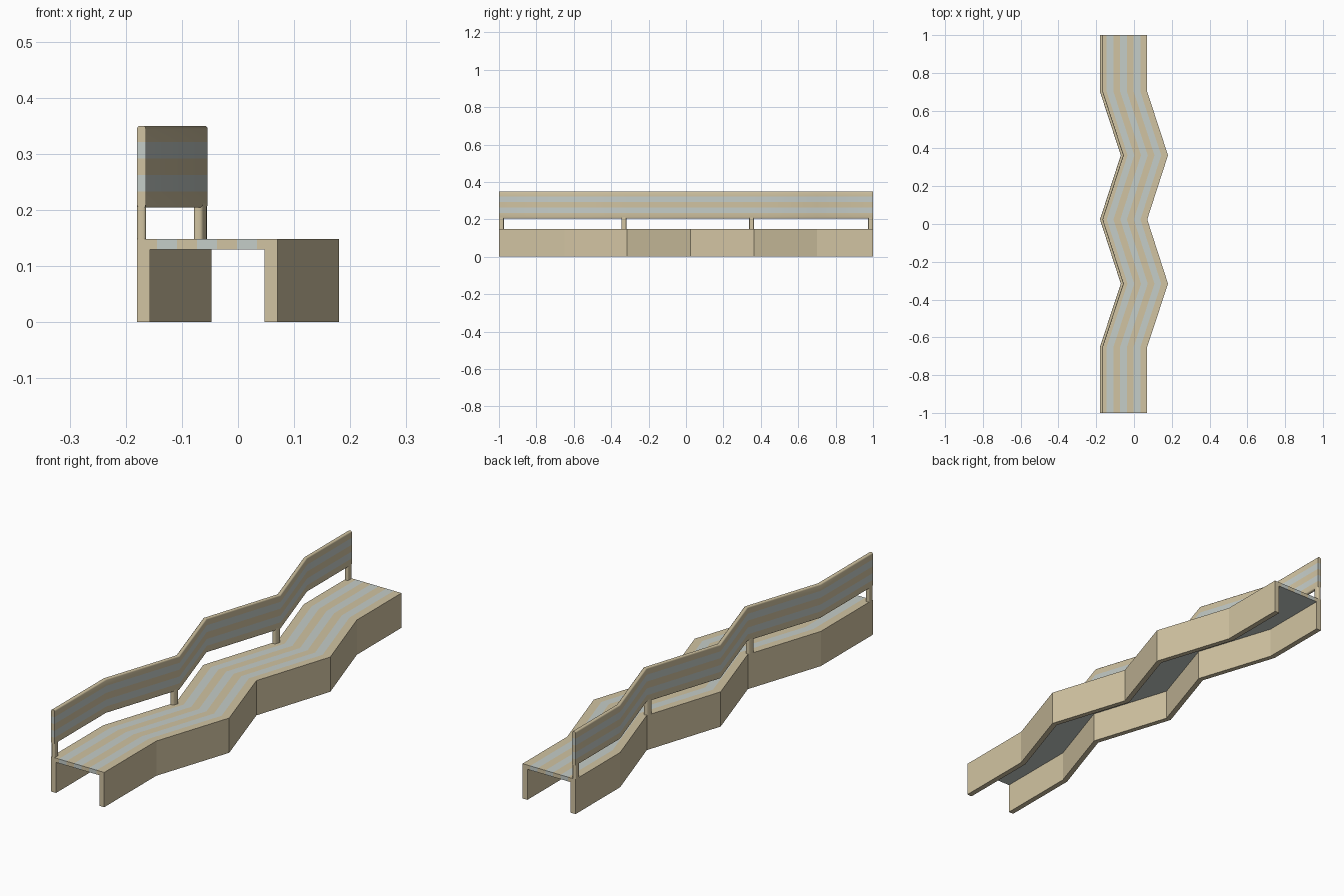
import bpy, bmesh, math
from mathutils import Vector

cube = bpy.data.objects.get("Cube")
if cube:
    bpy.data.objects.remove(cube, do_unlink=True)


def material(name, color):
    m = bpy.data.materials.new(name)
    m.use_nodes = True
    m.diffuse_color = color
    m.node_tree.nodes["Principled BSDF"].inputs["Base Color"].default_value = color
    return m


MATS = [material("tan_wood", (0.64, 0.55, 0.36, 1)),
        material("pale_blue_grey", (0.56, 0.61, 0.58, 1))]

# Zigzag plan: sideways shift of the cross-section along the length
PATH = [(-1, 0), (-0.65, 0), (-0.316, 0.11), (0.024, 0),
        (0.364, 0.11), (0.7, 0), (1, 0)]
LEFT, RIGHT, SEAT_TOP, SEAT_LOW = -0.18, 0.07, 0.148, 0.13
WALL, BACK, BACK_LOW, BACK_TOP = 0.023, 0.016, 0.204, 0.35


def shift(y):
    for (y0, s0), (y1, s1) in zip(PATH, PATH[1:]):
        if y <= y1:
            return s0 + (s1 - s0) * (y - y0) / (y1 - y0)
    return PATH[-1][1]


def part(name, lo, hi, cuts=(), rule=None, round_axis=None, radius=0.006):
    """Straight box, optionally rounded, sliced, coloured, then bent along the zigzag."""
    lo, hi = Vector(lo), Vector(hi)
    bm = bmesh.new()
    bmesh.ops.create_cube(bm, size=1)
    for v in bm.verts:
        v.co = Vector((lo[i] + (hi[i] - lo[i]) * (v.co[i] + 0.5) for i in range(3)))
    if round_axis is not None:
        edges = [e for e in bm.edges
                 if abs((e.verts[1].co - e.verts[0].co).normalized()[round_axis]) > 0.9]
        bmesh.ops.bevel(bm, geom=edges, offset=radius, segments=3,
                        profile=0.5, affect='EDGES')
    bends = [(1, y) for y, _ in PATH[1:-1]]
    for axis, pos in bends + list(cuts):
        if lo[axis] < pos < hi[axis]:
            co, no = Vector(), Vector()
            co[axis], no[axis] = pos, 1
            bmesh.ops.bisect_plane(bm, geom=bm.verts[:] + bm.edges[:] + bm.faces[:],
                                   plane_co=co, plane_no=no)
    bm.normal_update()
    if rule:
        for f in bm.faces:
            f.material_index = rule(f.calc_center_median(), f.normal)
    for v in bm.verts:
        v.co.x += shift(v.co.y)
    mesh = bpy.data.meshes.new(name)
    bm.to_mesh(mesh)
    bm.free()
    for m in MATS:
        mesh.materials.append(m)
    ob = bpy.data.objects.new(name, mesh)
    bpy.context.collection.objects.link(ob)
    if round_axis is not None:
        bpy.ops.object.select_all(action='DESELECT')
        ob.select_set(True)
        bpy.context.view_layer.objects.active = ob
        bpy.ops.object.shade_smooth_by_angle(angle=math.radians(42))
    return ob


# Side walls
part("left_side_wall" if LEFT > 0 else "right_side_wall",
     (LEFT, -1, 0), (LEFT + WALL, 1, SEAT_TOP))
part("left_side_wall", (RIGHT - WALL, -1, 0), (RIGHT, 1, SEAT_TOP))

# Seat with lengthwise stripes and a plain underside
band = (RIGHT - LEFT) / 7
part("seat", (LEFT + WALL, -1, SEAT_LOW), (RIGHT - WALL, 1, SEAT_TOP),
     cuts=[(0, LEFT + band * i) for i in range(1, 7)],
     rule=lambda c, n: 1 if n.z < -0.5 else int((c.x - LEFT) / band) % 2)

# Backrest panel with lengthwise stripes and rounded long edges
stripe = (BACK_TOP - BACK_LOW) / 5
part("backrest", (LEFT, -1, BACK_LOW), (LEFT + BACK, 1, BACK_TOP),
     cuts=[(2, BACK_LOW + stripe * i) for i in range(1, 5)],
     rule=lambda c, n: int((c.z - BACK_LOW) / stripe) % 2,
     round_axis=1)

# Backrest posts at both ends and at the two outer bends
for i, y in enumerate((-1, -0.345, 0.338, 0.974)):
    part(f"backrest_post_{i + 1}", (LEFT, y, SEAT_TOP - 0.005),
         (LEFT + BACK, y + 0.026, BACK_LOW + 0.008), round_axis=2, radius=0.005)
